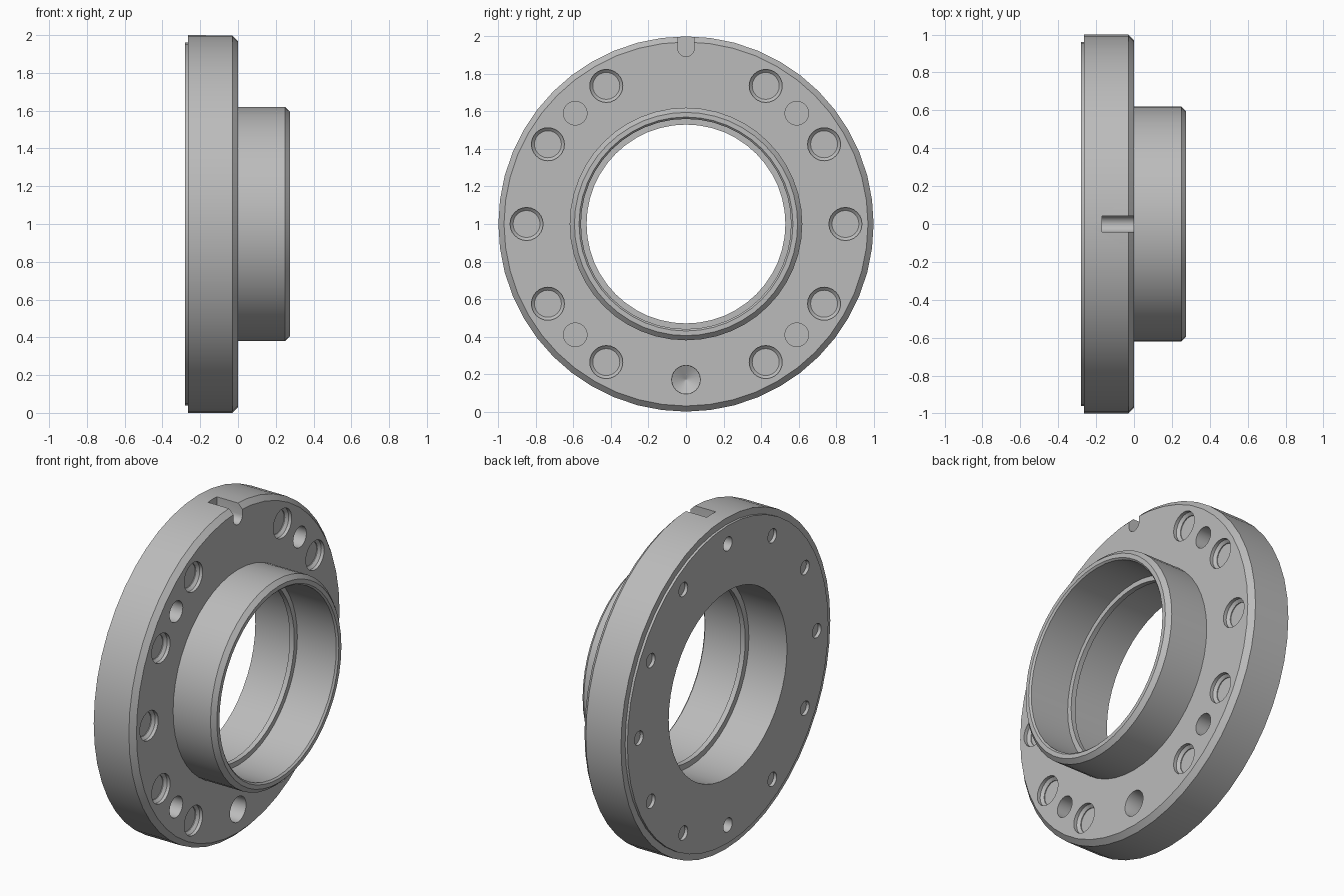
import bpy
import bmesh
from math import radians, sin, cos, tau

cube = bpy.data.objects.get("Cube")
if cube:
    bpy.data.objects.remove(cube, do_unlink=True)

steel = bpy.data.materials.new("plain_grey_steel")
steel.use_nodes = True
grey = (0.5, 0.5, 0.5, 1)
steel.diffuse_color = grey
steel.node_tree.nodes["Principled BSDF"].inputs["Base Color"].default_value = grey


def lathe(bm, profile, sides, y=0.0, z=1.0, loop=False):
    """Turn (x, radius) points about an axis along x; close it as a loop or with end caps."""
    rings = [[bm.verts.new((x, y + r * sin(tau * i / sides), z + r * cos(tau * i / sides)))
              for i in range(sides)] for x, r in profile]
    pairs = list(zip(rings, rings[1:]))
    if loop:
        pairs.append((rings[-1], rings[0]))
    else:
        bm.faces.new(rings[0])
        bm.faces.new(rings[-1])
    for a, b in pairs:
        for i in range(sides):
            j = (i + 1) % sides
            bm.faces.new((a[i], a[j], b[j], b[i]))


def finish(bm, name):
    bmesh.ops.recalc_face_normals(bm, faces=bm.faces[:])
    mesh = bpy.data.meshes.new(name)
    bm.to_mesh(mesh)
    bm.free()
    obj = bpy.data.objects.new(name, mesh)
    mesh.materials.append(steel)
    bpy.context.collection.objects.link(obj)
    return obj


# Flange disc, raised back face, hub and bore with an inner lip
section = [(-0.28, 0.565), (-0.28, 0.96), (-0.265, 0.96), (-0.265, 1.0),
           (-0.03, 1.0), (0, 0.97), (0, 0.62), (0.25, 0.62), (0.275, 0.595),
           (0.275, 0.57), (0.265, 0.56), (0.005, 0.56), (0.005, 0.53),
           (-0.025, 0.53), (-0.025, 0.565)]
bm = bmesh.new()
lathe(bm, section, 48, loop=True)
flange = finish(bm, "flange")

# Hole and slot cutters
bm = bmesh.new()


def drill(profile, angle, radius):
    a = radians(angle)
    lathe(bm, profile, 24, radius * cos(a), 1 + radius * sin(a))


recess = [(0.01, 0.088), (-0.02, 0.088), (-0.035, 0.072), (-0.04, 0.072)]
plain_hole = [(0.01, 0.063), (-0.16, 0.063)]
pointed_hole = [(0.01, 0.08), (-0.005, 0.075), (-0.13, 0.075), (-0.17, 0.002)]
back_hole = [(-0.3, 0.042), (-0.26, 0.042)]
back_deep_hole = [(-0.3, 0.042), (-0.18, 0.042)]

for angle in range(0, 360, 30):
    on_axis = angle in (90, 270)
    drill(back_deep_hole if on_axis else back_hole, angle, 0.85)
    if not on_axis:
        drill(recess, angle, 0.85)
for angle in range(45, 360, 90):
    drill(plain_hole, angle, 0.835)
drill(pointed_hole, 270, 0.83)

# Round-bottomed key slot at the top
arc = [(0.043 * cos(radians(t)), 1.935 + 0.043 * sin(radians(t)))
       for t in range(180, 361, 15)]
outline = [(-0.043, 2.1)] + arc + [(0.043, 2.1)]
slot = bm.faces.new([bm.verts.new((0.02, y, z)) for y, z in outline])
back = bmesh.ops.extrude_face_region(bm, geom=[slot], use_keep_orig=True)
bmesh.ops.translate(bm, vec=(-0.19, 0, 0),
                    verts=[v for v in back["geom"] if isinstance(v, bmesh.types.BMVert)])
cutter = finish(bm, "hole_cutter")
cutter.hide_render = True

# Cut the holes and tidy up
cut = flange.modifiers.new("holes", 'BOOLEAN')
cut.operation = 'DIFFERENCE'
cut.solver = 'EXACT'
cut.object = cutter
bpy.ops.object.select_all(action='DESELECT')
flange.select_set(True)
bpy.context.view_layer.objects.active = flange
bpy.ops.object.modifier_apply(modifier=cut.name)
bpy.data.objects.remove(cutter, do_unlink=True)
bpy.ops.object.shade_smooth_by_angle(angle=radians(25))
